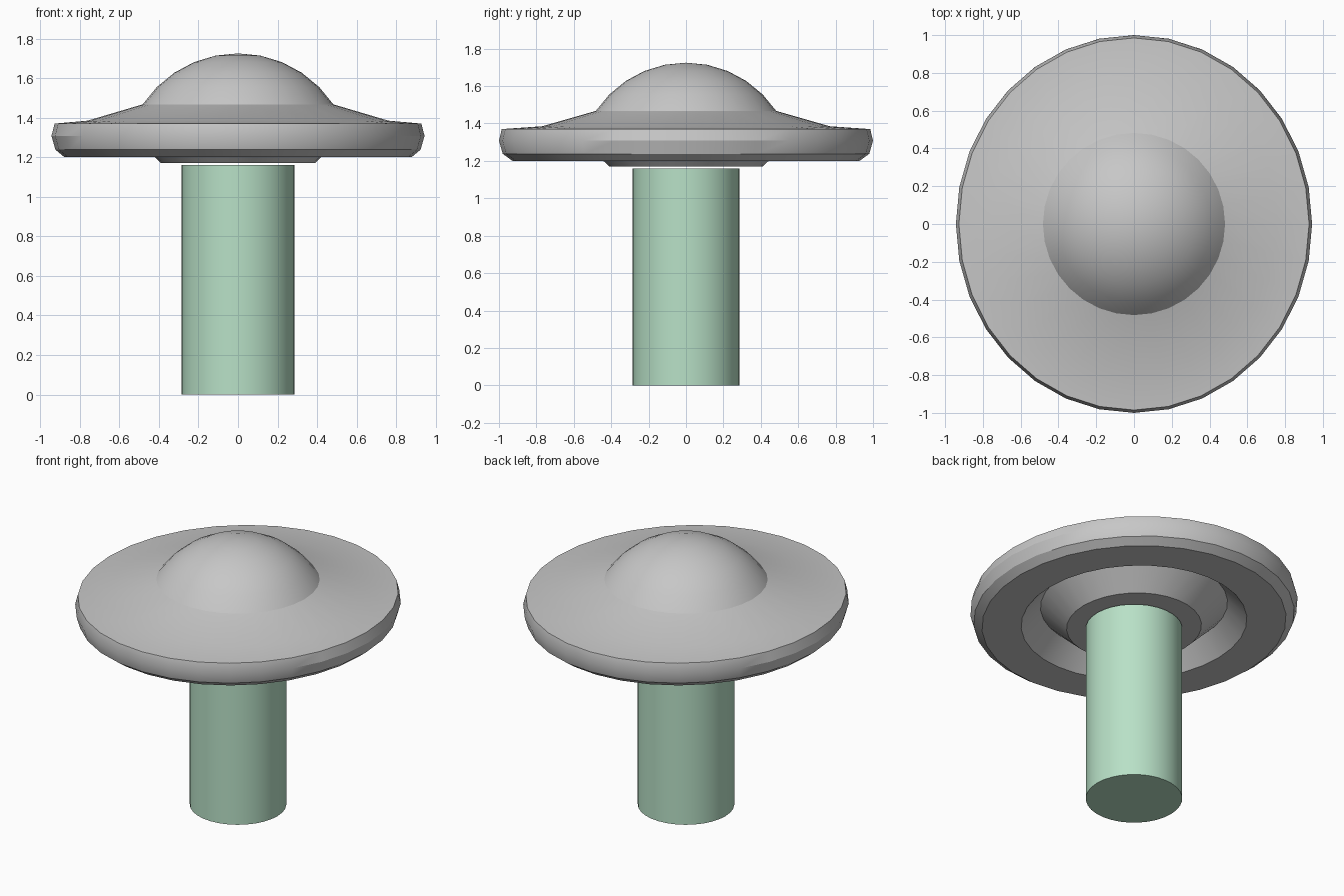
import bpy, bmesh, math

if "Cube" in bpy.data.objects:
    bpy.data.objects.remove(bpy.data.objects["Cube"])

SIDES = 32


def material(name, rgb):
    m = bpy.data.materials.new(name)
    m.diffuse_color = (*rgb, 1.0)
    m.use_nodes = True
    m.node_tree.nodes["Principled BSDF"].inputs["Base Color"].default_value = m.diffuse_color
    return m


def lathe(name, rings, mat, apex=None):
    """Skin a stack of elliptical rings (rx, ry, z), first ring capped flat,
    last ring capped flat or closed to a pole at height apex."""
    bm = bmesh.new()
    loops = []
    for rx, ry, z in rings:
        loops.append([bm.verts.new((rx * math.cos(2 * math.pi * i / SIDES),
                                    ry * math.sin(2 * math.pi * i / SIDES), z))
                      for i in range(SIDES)])
    for a, b in zip(loops, loops[1:]):
        for i in range(SIDES):
            j = (i + 1) % SIDES
            bm.faces.new((a[i], a[j], b[j], b[i]))
    bm.faces.new(loops[0][::-1])
    if apex is None:
        bm.faces.new(loops[-1])
    else:
        pole = bm.verts.new((0, 0, apex))
        for i in range(SIDES):
            bm.faces.new((loops[-1][i], loops[-1][(i + 1) % SIDES], pole))
    bmesh.ops.recalc_face_normals(bm, faces=bm.faces)
    me = bpy.data.meshes.new(name)
    bm.to_mesh(me)
    bm.free()
    me.materials.append(mat)
    ob = bpy.data.objects.new(name, me)
    bpy.context.collection.objects.link(ob)
    bpy.ops.object.select_all(action='DESELECT')
    ob.select_set(True)
    bpy.context.view_layer.objects.active = ob
    bpy.ops.object.shade_smooth_by_angle(angle=math.radians(30))
    return ob


grey = material("grey metal", (0.57, 0.57, 0.57))
green = material("pale green", (0.48, 0.75, 0.57))

# Round post
lathe("post", [(0.285, 0.285, 0.0), (0.285, 0.285, 1.16)], green)

# Saucer: neck, underside groove, bevelled rim, sloping top
rings = [
    (0.39, 0.41, 1.17),     # neck foot
    (0.54, 0.57, 1.32),     # bottom of the groove
    (0.65, 0.69, 1.20),     # groove rim
    (0.877, 0.928, 1.20),   # underside edge
    (0.923, 0.98, 1.238),
    (0.943, 1.0, 1.308),    # widest rim
    (0.927, 0.985, 1.37),   # top edge
    (0.76, 0.77, 1.385),
]
# Dome: spherical cap in equal angular steps
R, CZ, STEP = 0.58, 1.145, math.radians(11.25)
for k in range(5, 0, -1):
    r = R * math.sin(k * STEP)
    rings.append((r, r, CZ + R * math.cos(k * STEP)))
lathe("saucer_and_dome", rings, grey, apex=CZ + R)
